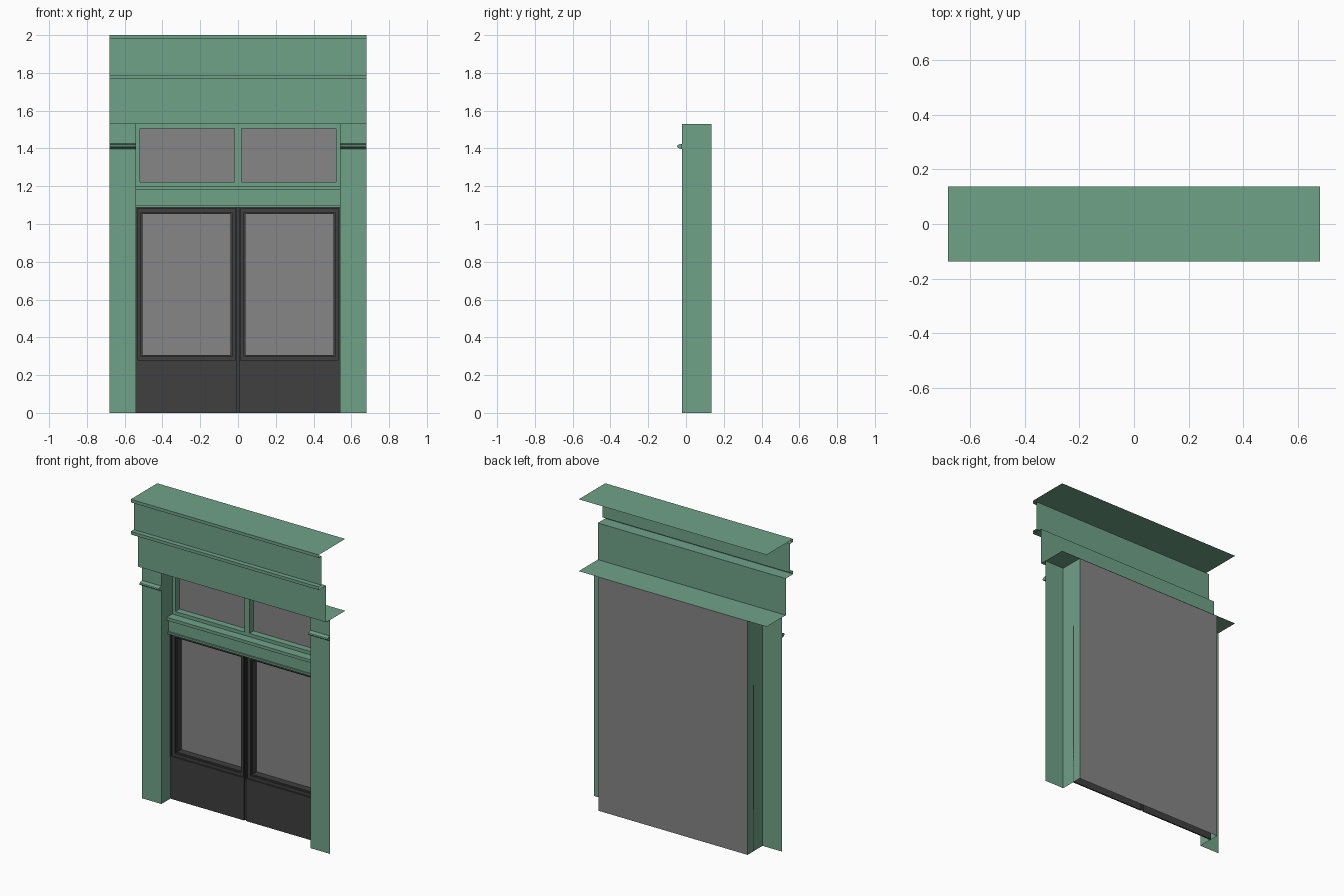
import bpy, math

if "Cube" in bpy.data.objects:
    bpy.data.objects.remove(bpy.data.objects["Cube"])

def material(name, rgb):
    m = bpy.data.materials.new(name)
    m.diffuse_color = (*rgb, 1)
    m.use_nodes = True
    m.node_tree.nodes["Principled BSDF"].inputs["Base Color"].default_value = m.diffuse_color
    return m

GREEN = material("green_paint", (0.16, 0.36, 0.25))
DARK = material("dark_paint", (0.05, 0.05, 0.05))
GREY = material("grey_glass", (0.24, 0.24, 0.24))

def make(name, verts, faces, mat, mirror=False):
    me = bpy.data.meshes.new(name)
    me.from_pydata(verts, [], faces)
    me.materials.append(mat)
    ob = bpy.data.objects.new(name, me)
    bpy.context.collection.objects.link(ob)
    if mirror:
        ob.modifiers.new("mirror", 'MIRROR').use_mirror_merge = False
    return ob

def sweep(name, prof, x0, x1, mat, mirror=False, caps=False):
    """Run an open (y, z) profile, listed top to bottom, along x."""
    n = len(prof)
    verts = [(x, y, z) for x in (x0, x1) for y, z in prof]
    faces = [(i, i + 1, n + i + 1, n + i) for i in range(n - 1)]
    if caps:
        faces += [tuple(reversed(range(n))), tuple(range(n, 2 * n))]
    return make(name, verts, faces, mat, mirror)

def rings(name, loops, mat, mirror=True):
    """Join nested rectangles (x0, x1, z0, z1, y) into a stepped frame."""
    verts, faces = [], []
    for x0, x1, z0, z1, y in loops:
        verts += [(x0, y, z0), (x1, y, z0), (x1, y, z1), (x0, y, z1)]
    for k in range(len(loops) - 1):
        a, b = 4 * k, 4 * k + 4
        for i in range(4):
            j = (i + 1) % 4
            faces.append((a + i, a + j, b + j, b + i))
    return make(name, verts, faces, mat, mirror)

W, IN, BACK, FRONT, TOP = 0.68, 0.54, 0.135, -0.02, 1.53

# Stepped header, one open profile with top plate and bottom shelf
sweep("header", [(0.137, 2.0), (-0.137, 2.0), (-0.137, 1.98), (-0.106, 1.98),
                 (-0.106, 1.79), (-0.137, 1.79), (-0.137, 1.77), (-0.06, 1.77),
                 (-0.06, TOP), (0.137, TOP)], -W, W, GREEN)

# Pillars: front face and inner reveal
make("pillar", [(-W, FRONT, 0), (-IN, FRONT, 0), (-IN, BACK, 0),
                (-W, FRONT, TOP), (-IN, FRONT, TOP), (-IN, BACK, TOP)],
     [(0, 1, 4, 3), (1, 2, 5, 4)], GREEN, True)

# Half-round moulding on each pillar
arc = [(FRONT - 0.027 * math.sin(t), 1.411 + 0.014 * math.cos(t))
       for t in [math.pi * i / 6 for i in range(7)]]
sweep("pillar_moulding", arc, -W, -IN, GREEN, True, True)

# Beam between doors and transom
sweep("transom_beam", [(0.095, 1.20), (0.035, 1.20), (0.035, 1.18), (0.055, 1.18),
                       (0.055, 1.10), (0.045, 1.10), (0.045, 1.088), (BACK, 1.088)],
      -IN, IN, GREEN)

# Transom window frame
rings("transom_frame", [(-IN, 0, 1.20, TOP, 0.092),
                        (-0.518, -0.018, 1.222, 1.506, 0.092),
                        (-0.518, -0.018, 1.222, 1.506, BACK)], GREEN)

# Door upper frame, stepping back to the glass
def door_loop(inset, y):
    return (-IN + inset, -0.006 - inset, 0.272 + inset, 1.088 - inset, y)

rings("door_frame", [door_loop(i, y) for i, y in
                     ((0, 0.08), (0, 0.07), (0.007, 0.07), (0.007, 0.08),
                      (0.027, 0.08), (0.027, 0.09), (0.035, 0.09), (0.035, BACK))], DARK)

# Door lower panel
rings("door_panel", [(-IN, -0.006, 0, 0.272, 0.08), (-IN, -0.006, 0, 0.272, 0.072)], DARK)
make("door_panel_face", [(-IN, 0.072, 0), (-0.006, 0.072, 0),
                         (-0.006, 0.072, 0.272), (-IN, 0.072, 0.272)],
     [(0, 1, 2, 3)], DARK, True)

# Strip closing the gap between the doors
sweep("meeting_strip", [(0.08, 1.088), (0.08, 0)], -0.006, 0.006, DARK)

# Glass sheet behind everything
sweep("glass_back", [(BACK, TOP), (BACK, 0)], -IN, IN, GREY)
